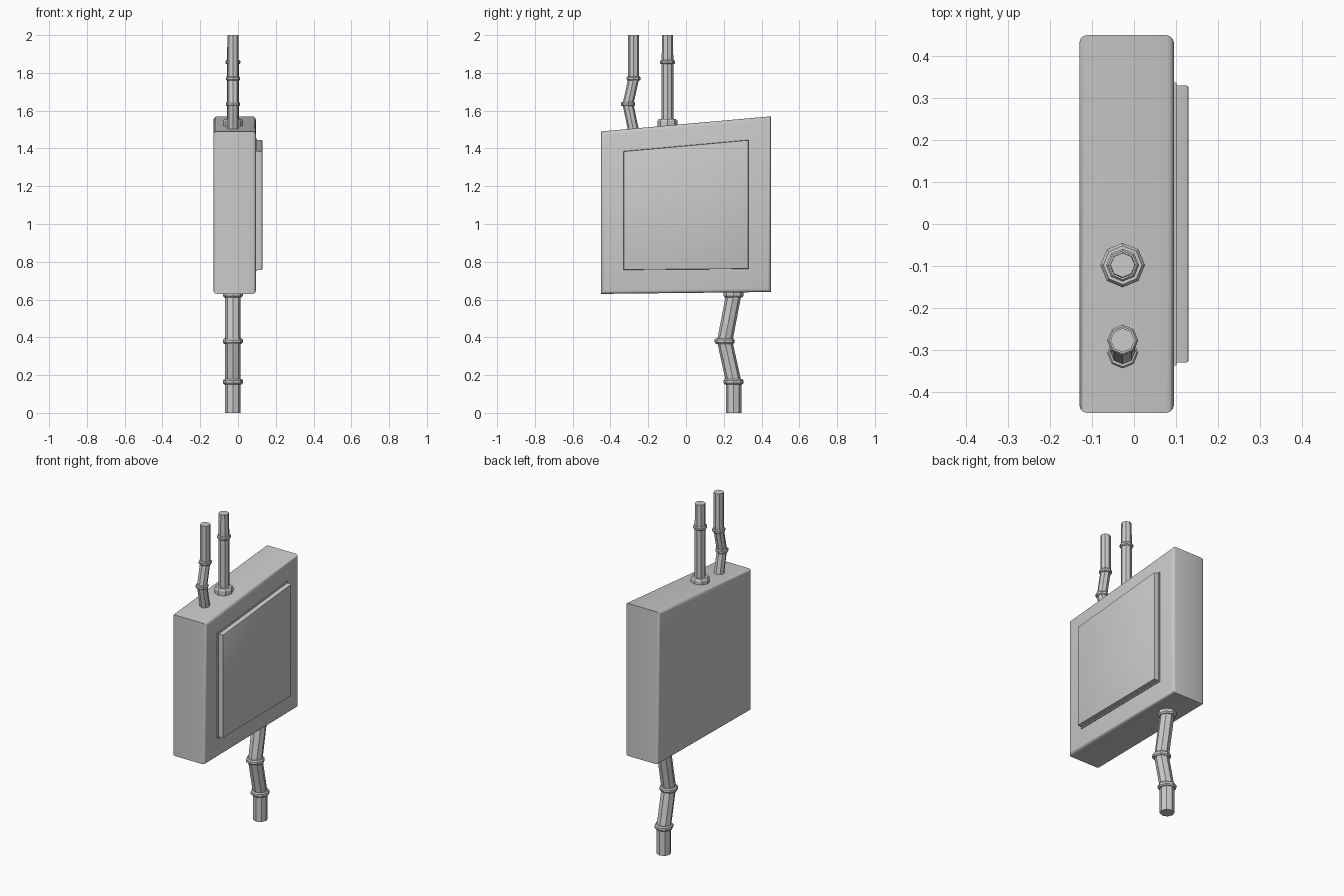
import bpy, bmesh, math

if "Cube" in bpy.data.objects:
    bpy.data.objects.remove(bpy.data.objects["Cube"])

PIPE_X = -0.027


def finish(bm, name, smooth=False):
    bmesh.ops.recalc_face_normals(bm, faces=bm.faces)
    me = bpy.data.meshes.new(name)
    bm.to_mesh(me)
    bm.free()
    ob = bpy.data.objects.new(name, me)
    bpy.context.collection.objects.link(ob)
    if smooth:
        bpy.ops.object.select_all(action='DESELECT')
        ob.select_set(True)
        bpy.context.view_layer.objects.active = ob
        bpy.ops.object.shade_smooth_by_angle(angle=math.radians(35))
    return ob


def slab(name, outline, x0, x1, bevel=0.0, segments=3, both=True):
    """Extrude a (y, z) outline along x and round the face borders."""
    bm = bmesh.new()
    a = [bm.verts.new((x0, y, z)) for y, z in outline]
    b = [bm.verts.new((x1, y, z)) for y, z in outline]
    bm.faces.new(a)
    bm.faces.new(b[::-1])
    n = len(outline)
    for i in range(n):
        j = (i + 1) % n
        bm.faces.new((a[i], b[i], b[j], a[j]))
    if bevel:
        edges = [e for e in bm.edges
                 if abs(e.verts[0].co.x - e.verts[1].co.x) < 1e-6
                 and (both or e.verts[0].co.x > x1 - 1e-4)]
        bmesh.ops.bevel(bm, geom=edges, offset=bevel, segments=segments,
                        profile=0.5, affect='EDGES')
    return finish(bm, name, smooth=True)


def stack(name, rings, sides=8):
    """Skin horizontal octagons given as (y, z, radius)."""
    bm = bmesh.new()
    loops = []
    for y, z, r in rings:
        loops.append([bm.verts.new((PIPE_X + r * math.cos(2 * math.pi * k / sides),
                                    y + r * math.sin(2 * math.pi * k / sides), z))
                      for k in range(sides)])
    for lo, hi in zip(loops, loops[1:]):
        for k in range(sides):
            m = (k + 1) % sides
            bm.faces.new((lo[k], lo[m], hi[m], hi[k]))
    bm.faces.new(loops[0])
    bm.faces.new(loops[-1])
    return finish(bm, name)


def collar(name, y, z, r, h):
    stack(name, [(y, z - h / 2, r * 0.88), (y, z - h / 4, r),
                 (y, z + h / 4, r), (y, z + h / 2, r * 0.88)])


# Box body with sloping top
slab("box_body", [(-0.45, 0.63), (0.45, 0.64), (0.45, 1.57), (-0.45, 1.49)],
     -0.13, 0.095, 0.018)

# Door with its thin seat
slab("door_seat", [(-0.337, 0.75), (0.337, 0.755), (0.337, 1.452), (-0.337, 1.392)],
     0.085, 0.101)
slab("door_panel", [(-0.33, 0.757), (0.33, 0.762), (0.33, 1.445), (-0.33, 1.385)],
     0.095, 0.13, 0.006, 2, both=False)

# Straight upper pipe
stack("straight_pipe", [(-0.098, 1.48, 0.031), (-0.098, 1.86, 0.031), (-0.098, 2.0, 0.029)])
collar("straight_pipe_ring", -0.098, 1.857, 0.039, 0.022)
stack("straight_pipe_flange", [(-0.098, 1.49, 0.053), (-0.098, 1.545, 0.053),
                               (-0.098, 1.555, 0.046)])

# Bent upper pipe
stack("bent_pipe", [(-0.273, 1.47, 0.029), (-0.307, 1.635, 0.029),
                    (-0.277, 1.77, 0.029), (-0.277, 2.0, 0.029)])
for i, (y, z) in enumerate([(-0.307, 1.635), (-0.277, 1.77)]):
    collar(f"bent_pipe_ring_{i + 1}", y, z, 0.037, 0.022)

# Bent lower pipe
stack("lower_pipe", [(0.252, 0.0, 0.041), (0.252, 0.165, 0.041),
                     (0.205, 0.38, 0.041), (0.257, 0.65, 0.041)])
for i, (y, z) in enumerate([(0.252, 0.165), (0.205, 0.38)]):
    collar(f"lower_pipe_ring_{i + 1}", y, z, 0.053, 0.028)
stack("lower_pipe_flange", [(0.252, 0.612, 0.046), (0.252, 0.62, 0.053),
                            (0.252, 0.65, 0.053)])
